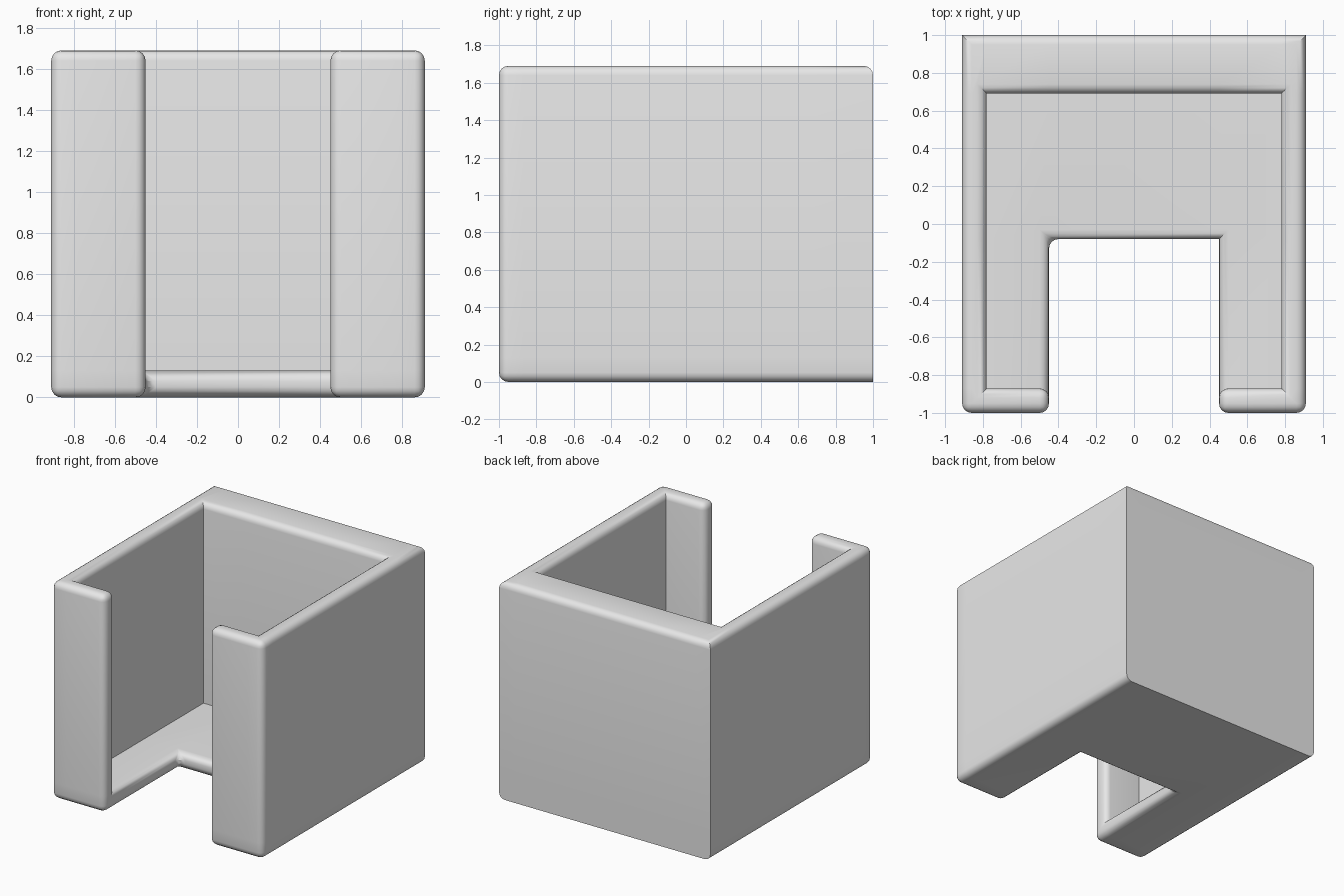
import bpy, bmesh, math

if "Cube" in bpy.data.objects:
    bpy.data.objects.remove(bpy.data.objects["Cube"])

XS = [-0.91, -0.78, -0.45, 0.45, 0.78, 0.91]
YS = [-1.0, -0.87, -0.08, 0.69, 1.0]
ZS = [0.0, 0.13, 1.69]
ROUND = 0.05


def filled(i, j, k):
    """True where the shell is solid."""
    if not (0 <= i < 5 and 0 <= j < 4 and 0 <= k < 2):
        return False
    if k == 0:                               # floor with a front slot
        return not (i == 2 and j < 2)
    side, back = i in (0, 4), j == 3
    front_lip = j == 0 and i != 2
    return side or back or front_lip


bm = bmesh.new()
grid = {}


def vert(i, j, k):
    if (i, j, k) not in grid:
        grid[i, j, k] = bm.verts.new((XS[i], YS[j], ZS[k]))
    return grid[i, j, k]


# Solid shell: outer faces of all filled blocks
for i in range(5):
    for j in range(4):
        for k in range(2):
            if not filled(i, j, k):
                continue
            for axis in range(3):
                for step in (0, 1):
                    n = [i, j, k]
                    n[axis] += 1 if step else -1
                    if filled(*n):
                        continue
                    u, v = (axis + 1) % 3, (axis + 2) % 3
                    loop = []
                    for du, dv in ((0, 0), (1, 0), (1, 1), (0, 1)):
                        c = [i, j, k]
                        c[axis] += step
                        c[u] += du
                        c[v] += dv
                        loop.append(vert(*c))
                    bm.faces.new(loop if step else loop[::-1])

bmesh.ops.dissolve_limit(bm, angle_limit=0.02, verts=bm.verts[:], edges=bm.edges[:])
bmesh.ops.recalc_face_normals(bm, faces=bm.faces[:])
bm.normal_update()


# Rounded edges: all convex ones except the back corners and back bottom
def is_rounded(e):
    a, b = (v.co for v in e.verts)
    if e.calc_face_angle(0) < 0.1:
        return False
    vertical = abs(a.z - b.z) > 0.01
    at_back = min(a.y, b.y) > 0.99
    if at_back and (vertical or max(a.z, b.z) < 0.01):
        return False
    slot_corner = (vertical and abs(a.x + 0.45) < 0.01 and abs(a.y + 0.08) < 0.01)
    return e.is_convex or slot_corner


bmesh.ops.bevel(bm, geom=[e for e in bm.edges if is_rounded(e)], offset=ROUND,
                offset_type='OFFSET', segments=4, profile=0.5, affect='EDGES',
                clamp_overlap=True)

mesh = bpy.data.meshes.new("holder_shell")
bm.to_mesh(mesh)
bm.free()
shell = bpy.data.objects.new("holder_shell", mesh)
bpy.context.collection.objects.link(shell)

grey = bpy.data.materials.new("light grey")
grey.diffuse_color = (0.8, 0.8, 0.8, 1)
grey.use_nodes = True
grey.node_tree.nodes["Principled BSDF"].inputs["Base Color"].default_value = grey.diffuse_color
mesh.materials.append(grey)

bpy.context.view_layer.objects.active = shell
shell.select_set(True)
bpy.ops.object.shade_smooth_by_angle(angle=math.radians(30))
